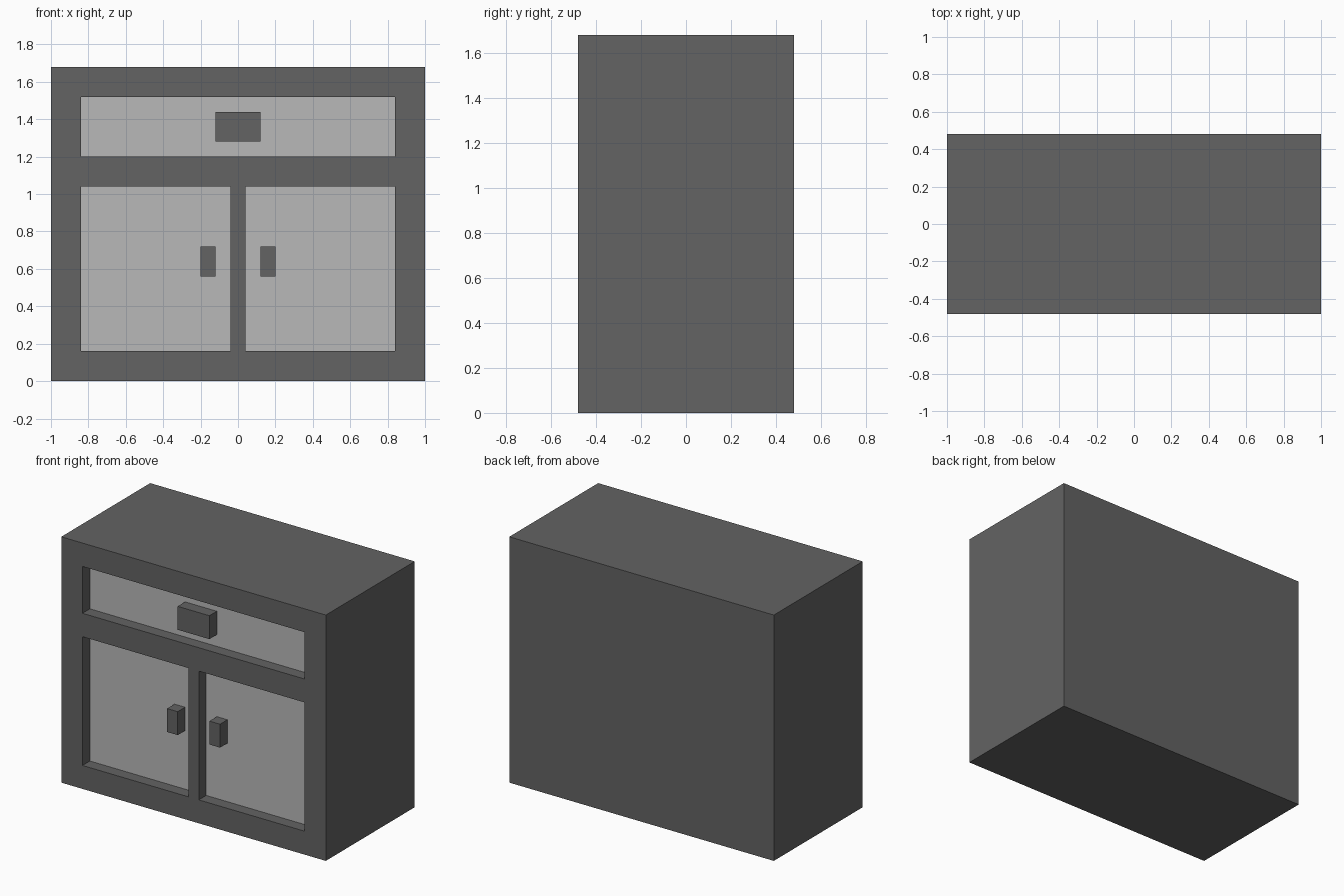
import bpy
import bmesh
from mathutils import Matrix, Vector

default = bpy.data.objects.get("Cube")
if default:
    bpy.data.objects.remove(default, do_unlink=True)

WIDTH, DEPTH, HEIGHT = 2.0, 0.96, 1.68
FRONT = -DEPTH / 2
PANEL = FRONT + 0.08  # sunken panel surface
PLATE = 0.006


def make_material(name, value):
    mat = bpy.data.materials.new(name)
    mat.use_nodes = True
    colour = (value, value, value, 1)
    mat.diffuse_color = colour
    mat.node_tree.nodes["Principled BSDF"].inputs["Base Color"].default_value = colour
    return mat


dark = make_material("dark_grey", 0.125)
light = make_material("light_grey", 0.48)


def add_box(name, x, y, z, mat):
    """Box spanning the (low, high) ranges x, y and z."""
    spans = (x, y, z)
    centre = Vector([(a + b) / 2 for a, b in spans])
    size = [b - a for a, b in spans]
    bm = bmesh.new()
    bmesh.ops.create_cube(bm, size=1, matrix=Matrix.Translation(centre) @ Matrix.Diagonal((*size, 1)))
    mesh = bpy.data.meshes.new(name)
    bm.to_mesh(mesh)
    bm.free()
    mesh.materials.append(mat)
    obj = bpy.data.objects.new(name, mesh)
    bpy.context.collection.objects.link(obj)
    return obj


# Cabinet body
body = add_box("cabinet_body", (-WIDTH / 2, WIDTH / 2), (FRONT, -FRONT), (0, HEIGHT), dark)


def add_front(name, panel_x, panel_z, handle_x, handle_z):
    """Recess in the body with a light panel and a handle flush with the frame."""
    cutter = add_box(name + "_cutter", panel_x, (FRONT - 0.1, PANEL + PLATE), panel_z, dark)
    cutter.hide_render = True
    cutter.display_type = "WIRE"
    cut = body.modifiers.new(name + "_recess", "BOOLEAN")
    cut.operation = "DIFFERENCE"
    cut.solver = "EXACT"
    cut.object = cutter
    add_box(name + "_panel", panel_x, (PANEL, PANEL + PLATE), panel_z, light)
    add_box(name + "_handle", handle_x, (FRONT, PANEL), handle_z, dark)


# Drawer above, mirrored pair of doors below
add_front("drawer", (-0.84, 0.84), (1.2, 1.52), (-0.12, 0.12), (1.28, 1.44))
for name, side in (("left_door", 1), ("right_door", -1)):
    panel_x = sorted((side * 0.04, side * 0.84))
    handle_x = sorted((side * 0.12, side * 0.2))
    add_front(name, panel_x, (0.16, 1.04), handle_x, (0.56, 0.72))
